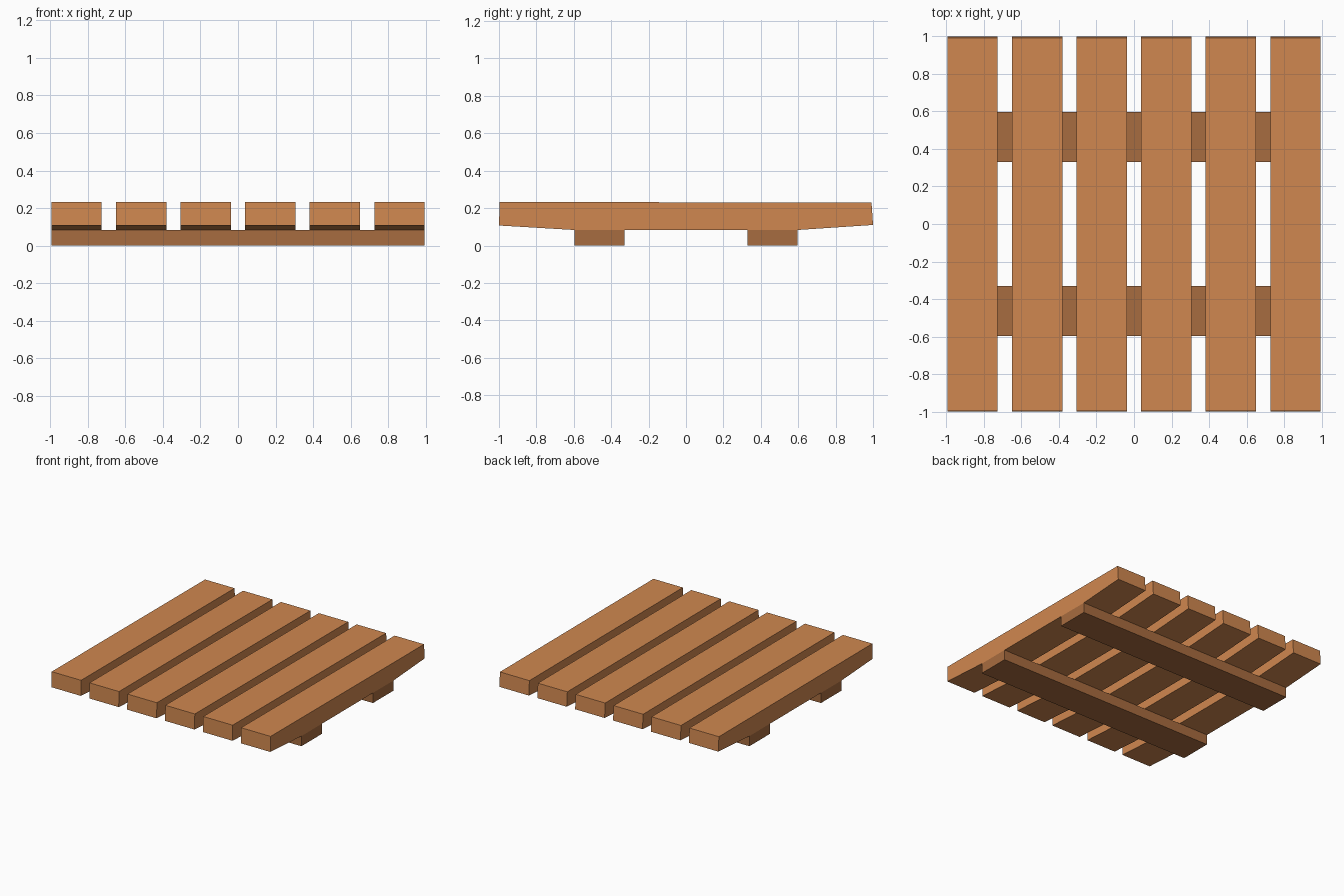
import bpy, bmesh

if "Cube" in bpy.data.objects:
    bpy.data.objects.remove(bpy.data.objects["Cube"])


def material(name, color):
    m = bpy.data.materials.new(name)
    m.diffuse_color = (*color, 1)
    m.use_nodes = True
    m.node_tree.nodes["Principled BSDF"].inputs["Base Color"].default_value = m.diffuse_color
    return m


def extrude_profile(name, profile, x0, x1, mat):
    """Extrude a closed (y, z) outline along x from x0 to x1."""
    bm = bmesh.new()
    face = bm.faces.new([bm.verts.new((x0, y, z)) for y, z in profile])
    ext = bmesh.ops.extrude_face_region(bm, geom=[face])
    moved = [v for v in ext["geom"] if isinstance(v, bmesh.types.BMVert)]
    bmesh.ops.translate(bm, verts=moved, vec=(x1 - x0, 0, 0))
    bmesh.ops.recalc_face_normals(bm, faces=bm.faces)
    mesh = bpy.data.meshes.new(name)
    bm.to_mesh(mesh)
    bm.free()
    mesh.materials.append(mat)
    obj = bpy.data.objects.new(name, mesh)
    bpy.context.collection.objects.link(obj)
    return obj


slat_wood = material("slat_wood", (0.63, 0.245, 0.08))
rail_wood = material("rail_wood", (0.39, 0.15, 0.05))

HALF = 0.993      # half width of the platform
SLAT_W = 0.267
RAIL_H = 0.083
COUNT = 6

# Top slats: flat underside between the rails, tapering up towards both ends
slat_profile = [(-1.0, 0.107), (-0.597, RAIL_H), (0.597, RAIL_H),
                (1.0, 0.11), (0.992, 0.229), (-0.996, 0.233)]
pitch = (2 * HALF - SLAT_W) / (COUNT - 1)
for i in range(COUNT):
    x = -HALF + i * pitch
    extrude_profile(f"slat_{i + 1}", slat_profile, x, x + SLAT_W, slat_wood)

# Two cross rails underneath
for name, s in (("front_rail", -1), ("back_rail", 1)):
    rail = [(s * 0.33, 0), (s * 0.597, 0), (s * 0.597, RAIL_H), (s * 0.33, RAIL_H)]
    extrude_profile(name, rail, -HALF, HALF, rail_wood)
